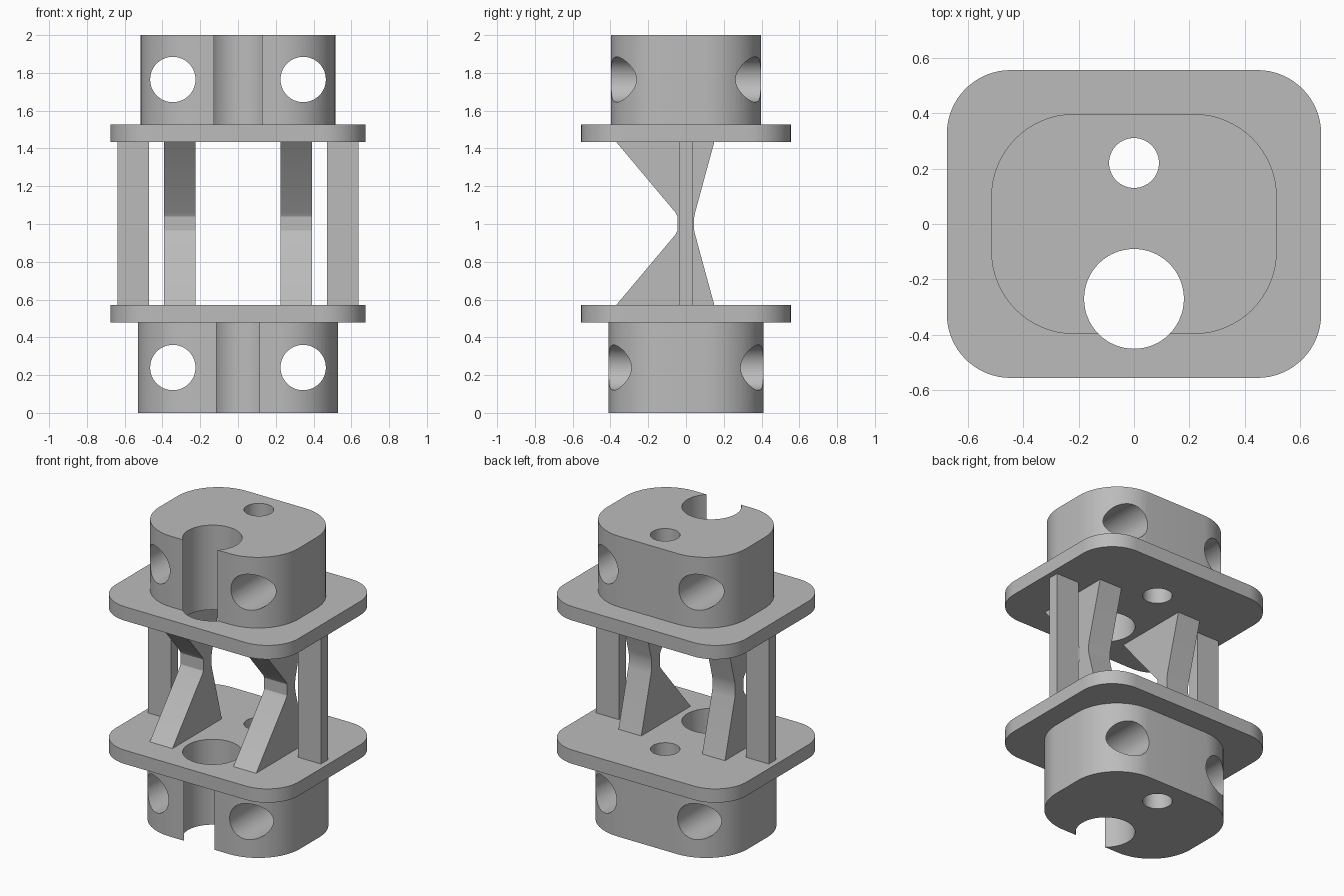
import bpy
import bmesh
import math
from mathutils import Matrix

cube = bpy.data.objects.get("Cube")
if cube:
    bpy.data.objects.remove(cube)

grey = bpy.data.materials.new("plain grey")
grey.use_nodes = True
grey.diffuse_color = (0.5, 0.5, 0.5, 1)
grey.node_tree.nodes["Principled BSDF"].inputs["Base Color"].default_value = (0.5, 0.5, 0.5, 1)


def extrude(name, points, vector):
    """Solid made by pushing a closed outline along a vector."""
    bm = bmesh.new()
    face = bm.faces.new([bm.verts.new(p) for p in points])
    res = bmesh.ops.extrude_face_region(bm, geom=[face])
    verts = [g for g in res["geom"] if isinstance(g, bmesh.types.BMVert)]
    bmesh.ops.translate(bm, verts=verts, vec=vector)
    bmesh.ops.recalc_face_normals(bm, faces=bm.faces)
    return add_object(name, bm)


def add_object(name, bm):
    mesh = bpy.data.meshes.new(name)
    bm.to_mesh(mesh)
    bm.free()
    mesh.materials.append(grey)
    obj = bpy.data.objects.new(name, mesh)
    bpy.context.collection.objects.link(obj)
    return obj


def rounded_slab(name, hx, hy, radius, z0, z1, steps=16):
    points = []
    for i, (sx, sy) in enumerate([(1, 1), (-1, 1), (-1, -1), (1, -1)]):
        for k in range(steps + 1):
            a = math.pi / 2 * (i + k / steps)
            points.append((sx * (hx - radius) + radius * math.cos(a),
                           sy * (hy - radius) + radius * math.sin(a), z0))
    return extrude(name, points, (0, 0, z1 - z0))


def drill(obj, centre, radius, axis="Z"):
    """Cut a round hole right through the object."""
    bm = bmesh.new()
    turn = Matrix.Rotation(math.pi / 2, 4, "X") if axis == "Y" else Matrix()
    bmesh.ops.create_cone(bm, cap_ends=True, segments=64, radius1=radius,
                          radius2=radius, depth=5,
                          matrix=Matrix.Translation(centre) @ turn)
    cutter = add_object("hole_cutter", bm)
    cutter.hide_render = True
    mod = obj.modifiers.new("hole", "BOOLEAN")
    mod.object = cutter
    mod.solver = "EXACT"
    bpy.context.view_layer.objects.active = obj
    bpy.ops.object.modifier_apply(modifier=mod.name)
    bpy.data.objects.remove(cutter)


def finish(obj):
    bpy.ops.object.select_all(action="DESELECT")
    obj.select_set(True)
    bpy.context.view_layer.objects.active = obj
    bpy.ops.object.shade_smooth_by_angle(angle=math.radians(25))


# End blocks and flange plates, with vertical bores through all of them
lower_block = rounded_slab("lower_block", 0.53, 0.41, 0.31, 0, 0.478)
upper_block = rounded_slab("upper_block", 0.515, 0.397, 0.30, 1.528, 2)
lower_plate = rounded_slab("lower_plate", 0.675, 0.555, 0.23, 0.478, 0.57)
upper_plate = rounded_slab("upper_plate", 0.675, 0.555, 0.23, 1.435, 1.528)
for part in (lower_block, upper_block, lower_plate, upper_plate):
    drill(part, (0, -0.27, 1), 0.18)
    drill(part, (0, 0.22, 1), 0.09)

# Cross bores running front to back through the blocks
for block, z in ((lower_block, 0.24), (upper_block, 1.765)):
    for side in (-1, 1):
        drill(block, (side * 0.345, 0, z), 0.12, "Y")
for part in (lower_block, upper_block, lower_plate, upper_plate):
    finish(part)

# Waisted struts and flat outer posts between the plates
z0, z1 = 0.57, 1.435
strut = [(-0.37, z0), (-0.055, 0.945), (-0.045, 0.965), (-0.045, 1.04),
         (-0.055, 1.06), (-0.37, z1), (0.15, z1), (0.048, 1.06),
         (0.042, 1.03), (0.042, 0.975), (0.048, 0.945), (0.15, z0)]
post = [(-0.036, z0), (-0.036, z1), (0.036, z1), (0.036, z0)]
for side, word in ((1, "left"), (-1, "right")):
    for name, profile, inner in (("waisted_strut", strut, 0.225),
                                 ("outer_post", post, 0.47)):
        outline = [(side * inner, y, z) for y, z in profile]
        finish(extrude(f"{word}_{name}", outline, (side * 0.168, 0, 0)))
